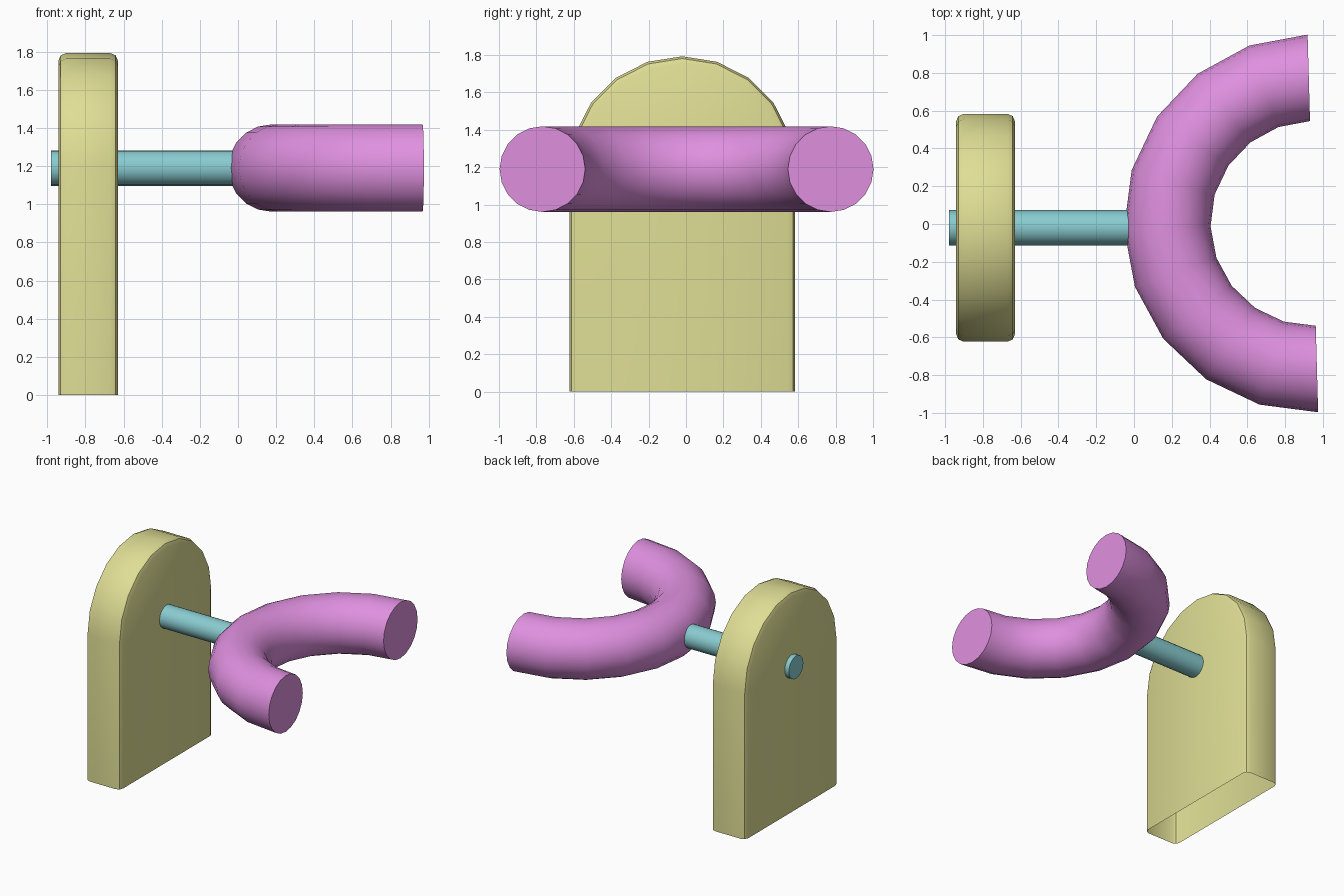
import bpy, bmesh
from math import sin, cos, pi, radians

if "Cube" in bpy.data.objects:
    bpy.data.objects.remove(bpy.data.objects["Cube"])

AXIS_Y, AXIS_Z = -0.02, 1.19


def loft(name, rings, color, closed=True, caps=True):
    """Skin a list of rings, smooth it and give it a colour."""
    bm = bmesh.new()
    vs = [[bm.verts.new(p) for p in ring] for ring in rings]
    n = len(rings[0])
    for a, b in zip(vs, vs[1:]):
        for i in range(n if closed else n - 1):
            j = (i + 1) % n
            bm.faces.new((a[i], a[j], b[j], b[i]))
    if caps:
        bm.faces.new(vs[0][::-1])
        bm.faces.new(vs[-1])
    bmesh.ops.recalc_face_normals(bm, faces=bm.faces)
    me = bpy.data.meshes.new(name)
    bm.to_mesh(me)
    bm.free()
    ob = bpy.data.objects.new(name, me)
    bpy.context.collection.objects.link(ob)
    mat = bpy.data.materials.new(name + "_colour")
    mat.diffuse_color = (*color, 1)
    mat.use_nodes = True
    mat.node_tree.nodes["Principled BSDF"].inputs["Base Color"].default_value = mat.diffuse_color
    me.materials.append(mat)
    bpy.ops.object.select_all(action='DESELECT')
    ob.select_set(True)
    bpy.context.view_layer.objects.active = ob
    bpy.ops.object.shade_smooth_by_angle(angle=radians(30))
    return ob


# Arched plate with rounded rims and an open underside
def arch(x, r):
    pts = [(x, AXIS_Y + r * cos(pi * i / 10), AXIS_Z + r * sin(pi * i / 10))
           for i in range(11)]
    return [(x, AXIS_Y + r, 0)] + pts + [(x, AXIS_Y - r, 0)]


X0, X1, R = -0.942, -0.63, 0.603
rim = [(0, 0.04), (0.012, 0.012), (0.04, 0)]
plate_rings = [arch(X0 + dx, R - dr) for dx, dr in rim]
plate_rings += [arch(X1 - dx, R - dr) for dx, dr in reversed(rim)]
plate = loft("wall_plate", plate_rings, (0.74, 0.73, 0.30), closed=False)


# Rod through the plate into the fork
def disc(x, r, n=20):
    return [(x, AXIS_Y + r * cos(2 * pi * i / n), AXIS_Z + r * sin(2 * pi * i / n))
            for i in range(n)]


loft("support_rod", [disc(-0.98, 0.093), disc(0.12, 0.093)], (0.25, 0.60, 0.63))


# Half-ring fork, turned very slightly about z
def tube_ring(a, major=0.771, minor=0.229, n=20):
    ring = []
    for i in range(n):
        t = 2 * pi * i / n
        d = major + minor * cos(t)
        ring.append((0.947 + d * cos(a), 0.003 + d * sin(a), AXIS_Z + minor * sin(t)))
    return ring


loft("half_ring", [tube_ring(radians(91.6 + 18 * k)) for k in range(11)],
     (0.74, 0.28, 0.74))
